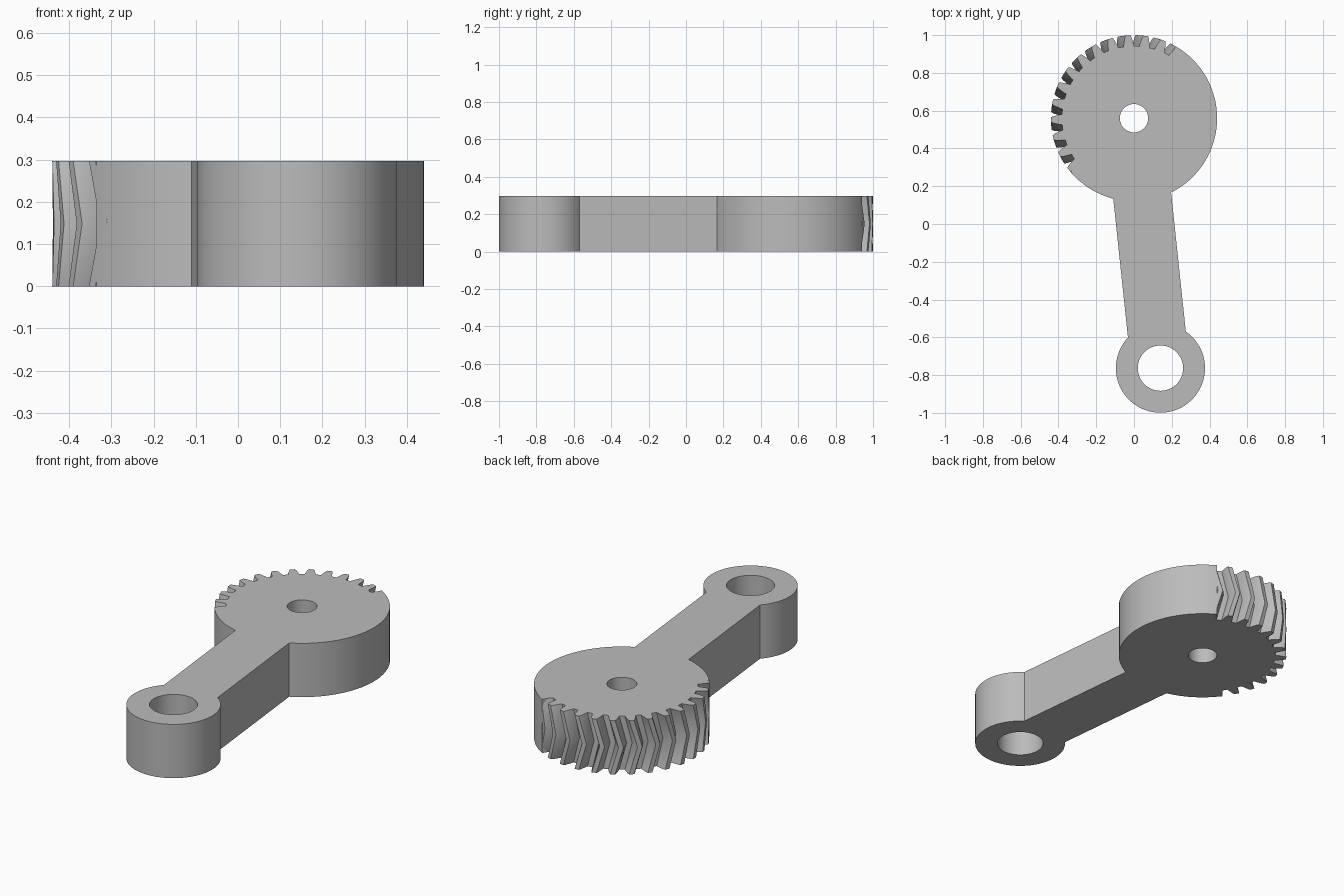
import bpy, bmesh
from math import sin, cos, asin, atan2, radians, degrees, hypot, ceil

cube = bpy.data.objects.get("Cube")
if cube:
    bpy.data.objects.remove(cube, do_unlink=True)

HEIGHT = 0.297
GEAR, GEAR_R, ROOT_R, GEAR_BORE = (0.0, 0.56), 0.44, 0.382, 0.075
EYE, EYE_R, EYE_BORE = (0.14, -0.763), 0.236, 0.12
ARM_HALF = 0.154
SECTOR = (60, 220.4)          # toothed part of the rim, degrees
PITCH = 360 / 29
FIRST_TOOTH, TWIST = 69.3, 5.5

grey = bpy.data.materials.new("grey")
grey.use_nodes = True
colour = (0.5, 0.5, 0.5, 1)
grey.diffuse_color = colour
grey.node_tree.nodes["Principled BSDF"].inputs["Base Color"].default_value = colour


def polar(centre, radius, angle):
    a = radians(angle)
    return centre[0] + radius * cos(a), centre[1] + radius * sin(a)


def arc(centre, radius, start, end):
    n = max(2, ceil((end - start) / 4))
    return [polar(centre, radius, start + (end - start) * i / n) for i in range(n + 1)]


def finish(bm, name):
    bmesh.ops.recalc_face_normals(bm, faces=bm.faces)
    for face in bm.faces:
        face.smooth = True
    mesh = bpy.data.meshes.new(name)
    bm.to_mesh(mesh)
    bm.free()
    mesh.set_sharp_from_angle(angle=radians(35))
    mesh.materials.append(grey)
    obj = bpy.data.objects.new(name, mesh)
    bpy.context.collection.objects.link(obj)
    return obj


# Lever body: one outline around disc, arm and eye, with two bores
dx, dy = EYE[0] - GEAR[0], EYE[1] - GEAR[1]
axis = degrees(atan2(dy, dx))
gear_half = degrees(asin(ARM_HALF / GEAR_R))
eye_half = degrees(asin(ARM_HALF / EYE_R))
outline = (arc(GEAR, GEAR_R, axis + gear_half, SECTOR[0])
           + arc(GEAR, ROOT_R, *SECTOR)
           + arc(GEAR, GEAR_R, SECTOR[1], axis + 360 - gear_half)
           + arc(EYE, EYE_R, axis + 180 + eye_half, axis + 540 - eye_half))
loops = [outline,
         arc(GEAR, GEAR_BORE, 0, 360)[:-1],
         arc(EYE, EYE_BORE, 0, 360)[:-1]]

bm = bmesh.new()
edges = []
for loop in loops:
    verts = [bm.verts.new((x, y, 0)) for x, y in loop]
    edges += [bm.edges.new((v, verts[i - 1])) for i, v in enumerate(verts)]
bmesh.ops.triangle_fill(bm, edges=edges, use_beauty=True)
result = bmesh.ops.extrude_face_region(bm, geom=bm.faces[:], use_keep_orig=True)
top = [g for g in result["geom"] if isinstance(g, bmesh.types.BMVert)]
bmesh.ops.translate(bm, verts=top, vec=(0, 0, HEIGHT))
finish(bm, "lever_body")

# Herringbone teeth: a tapered section lofted through bottom, middle and top
flank = [(ROOT_R - 0.008, 4.3), (ROOT_R + 0.008, 3.9), (0.41, 3.1), (0.428, 2.4), (GEAR_R, 1.6)]
section = [(r, -a) for r, a in flank] + [(r, a) for r, a in reversed(flank)]
bm = bmesh.new()
for k in range(-1, 13):
    centre = FIRST_TOOTH + k * PITCH
    layers = []
    for z, twist in ((0, 0), (HEIGHT / 2, TWIST), (HEIGHT, 0)):
        layers.append([bm.verts.new((*polar(GEAR, r, centre + twist + a), z))
                       for r, a in section])
    for low, high in zip(layers, layers[1:]):
        for i in range(len(section)):
            bm.faces.new((low[i - 1], low[i], high[i], high[i - 1]))
    bm.faces.new(layers[0])
    bm.faces.new(layers[-1])
finish(bm, "gear_teeth")
